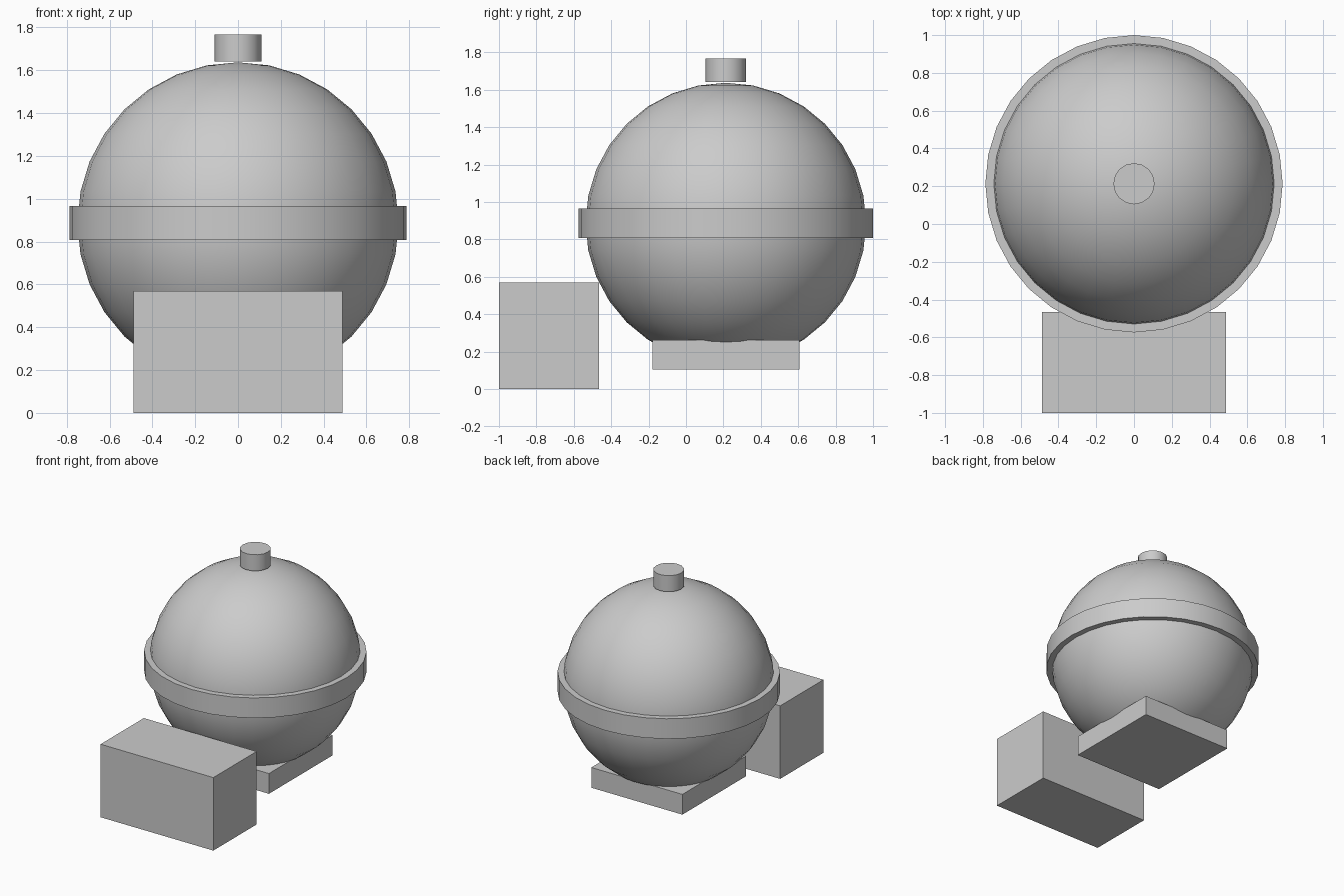
import bpy
import math

if "Cube" in bpy.data.objects:
    bpy.data.objects.remove(bpy.data.objects["Cube"])

CY = 0.213  # depth of the round body's axis

grey = bpy.data.materials.new("plain_grey")
grey.diffuse_color = (0.6, 0.6, 0.6, 1)
grey.use_nodes = True
grey.node_tree.nodes["Principled BSDF"].inputs["Base Color"].default_value = grey.diffuse_color


def finish(name, smooth=False):
    ob = bpy.context.object
    ob.name = name
    ob.data.materials.append(grey)
    if smooth:
        bpy.ops.object.shade_smooth_by_angle(angle=math.radians(35))
    return ob


def box(name, x, y0, y1, z0, z1):
    bpy.ops.mesh.primitive_cube_add(size=1, location=(0, (y0 + y1) / 2, (z0 + z1) / 2))
    bpy.context.object.scale = (2 * x, y1 - y0, z1 - z0)
    bpy.ops.object.transform_apply(location=False, rotation=False, scale=True)
    return finish(name)


def drum(name, radius, z0, z1, sides):
    bpy.ops.mesh.primitive_cylinder_add(vertices=sides, radius=radius, depth=z1 - z0,
                                        location=(0, CY, (z0 + z1) / 2))
    return finish(name, True)


# Round body
bpy.ops.mesh.primitive_uv_sphere_add(segments=32, ring_count=16, radius=0.75,
                                     location=(0, CY, 0.887))
finish("round_body", True)

# Band around the middle and knob on top
drum("middle_band", 0.787, 0.808, 0.965, 32)
drum("top_knob", 0.109, 1.64, 1.766, 16)

# Square foot under the body and block in front
box("square_foot", 0.393, CY - 0.393, CY + 0.393, 0.105, 0.263)
box("front_block", 0.487, -1.0, -0.466, 0.0, 0.57)
